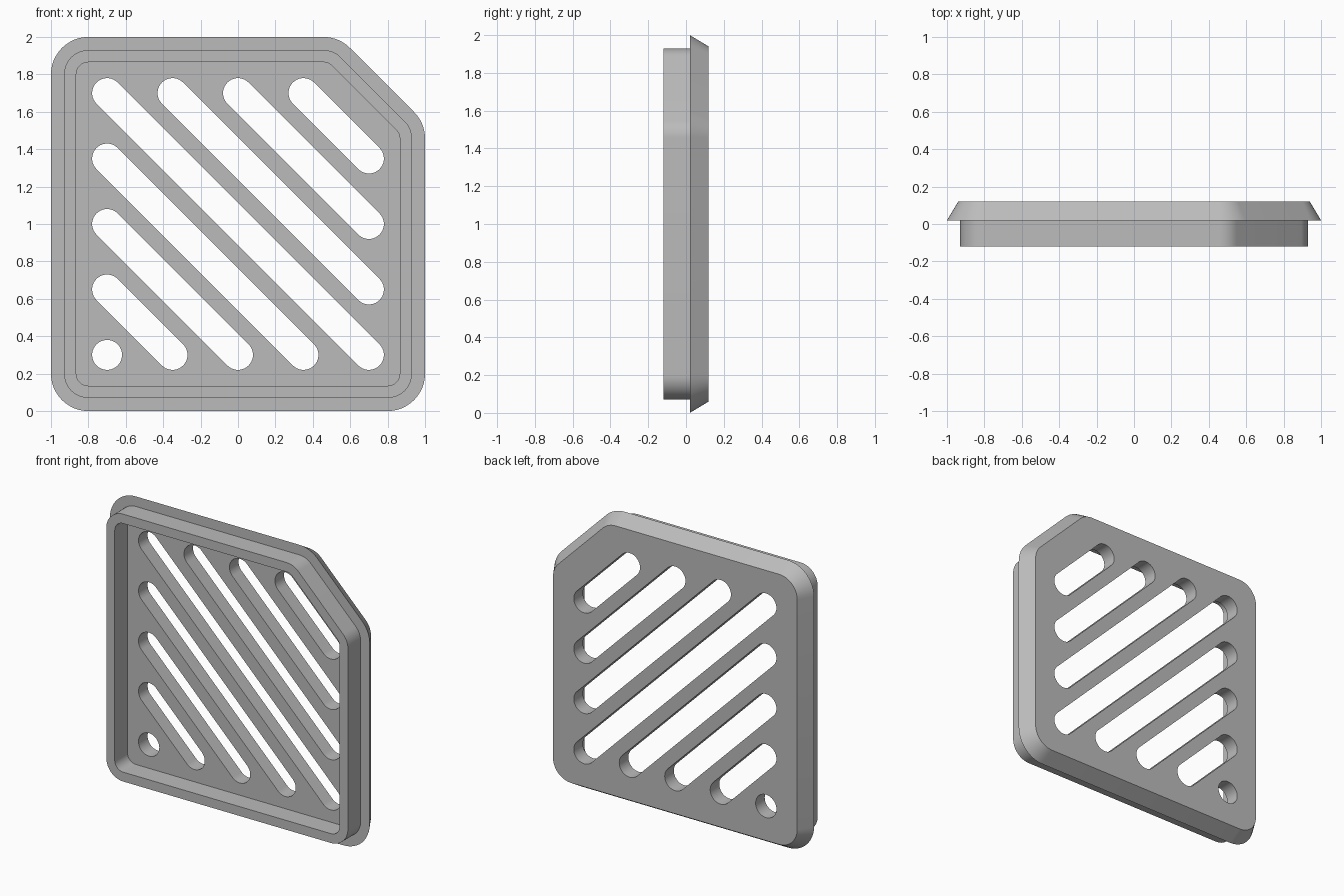
import bpy
import bmesh
from math import sin, cos, radians

cube = bpy.data.objects.get("Cube")
if cube:
    bpy.data.objects.remove(cube, do_unlink=True)

grey = bpy.data.materials.new("plain grey")
grey.use_nodes = True
colour = (0.5, 0.5, 0.5, 1)
grey.diffuse_color = colour
grey.node_tree.nodes["Principled BSDF"].inputs["Base Color"].default_value = colour

RADIUS = 0.2
# Rounded corners of the outline: centre x, centre z, start angle, end angle
CORNERS = [(0.8, 0.2, -90, 0), (0.8, 1.457, 0, 45), (0.457, 1.8, 45, 90),
           (-0.8, 1.8, 90, 180), (-0.8, 0.2, 180, 270)]


def arc(cx, cz, r, start, end, steps):
    angles = [radians(start + (end - start) * i / steps) for i in range(steps + 1)]
    return [(cx + r * cos(a), cz + r * sin(a)) for a in angles]


def outline(inset):
    points = []
    for cx, cz, start, end in CORNERS:
        points += arc(cx, cz, RADIUS - inset, start, end, 12)
    return points


def loft(bm, sections):
    """Join successive (points, y) loops with quads and cap both ends."""
    loops = [[bm.verts.new((x, y, z)) for x, z in pts] for pts, y in sections]
    for a, b in zip(loops, loops[1:]):
        n = len(a)
        for i in range(n):
            j = (i + 1) % n
            bm.faces.new((a[i], a[j], b[j], b[i]))
    bm.faces.new(loops[0])
    bm.faces.new(loops[-1])


def finish(bm, name):
    bmesh.ops.recalc_face_normals(bm, faces=bm.faces[:])
    mesh = bpy.data.meshes.new(name)
    bm.to_mesh(mesh)
    bm.free()
    mesh.materials.append(grey)
    obj = bpy.data.objects.new(name, mesh)
    bpy.context.collection.objects.link(obj)
    return obj


# Cover: bevelled back plate, stepped rim and recessed front
bm = bmesh.new()
profile = [(0.06, 0.12), (0, 0.02), (0.07, 0.02),
           (0.07, -0.12), (0.135, -0.12), (0.135, 0.02)]
loft(bm, [(outline(inset), y) for inset, y in profile])
cover = finish(bm, "vent_cover")

# Diagonal slots between points on a square grid, plus one round hole
PITCH, HALF, MID = 0.35, 0.7, 1.0
bm = bmesh.new()
for k in range(8):
    over = max(0, k - 4)
    x0, z0 = -HALF + over * PITCH, MID - HALF + min(k, 4) * PITCH
    run = (min(k, 4) - over) * PITCH
    slot = (arc(x0, z0, 0.08, 45, 225, 20)
            + arc(x0 + run, z0 - run, 0.08, 225, 405, 20))
    if run == 0:
        slot = arc(x0, z0, 0.08, 0, 360, 40)[:-1]
    loft(bm, [(slot, -0.05), (slot, 0.2)])
cutter = finish(bm, "slot_cutter")
cutter.hide_render = True

cut = cover.modifiers.new("slots", "BOOLEAN")
cut.operation = "DIFFERENCE"
cut.solver = "EXACT"
cut.object = cutter

bpy.ops.object.select_all(action="DESELECT")
cover.select_set(True)
bpy.context.view_layer.objects.active = cover
bpy.ops.object.modifier_apply(modifier=cut.name)
bpy.data.objects.remove(cutter, do_unlink=True)
bpy.ops.object.shade_smooth_by_angle(angle=radians(25))
